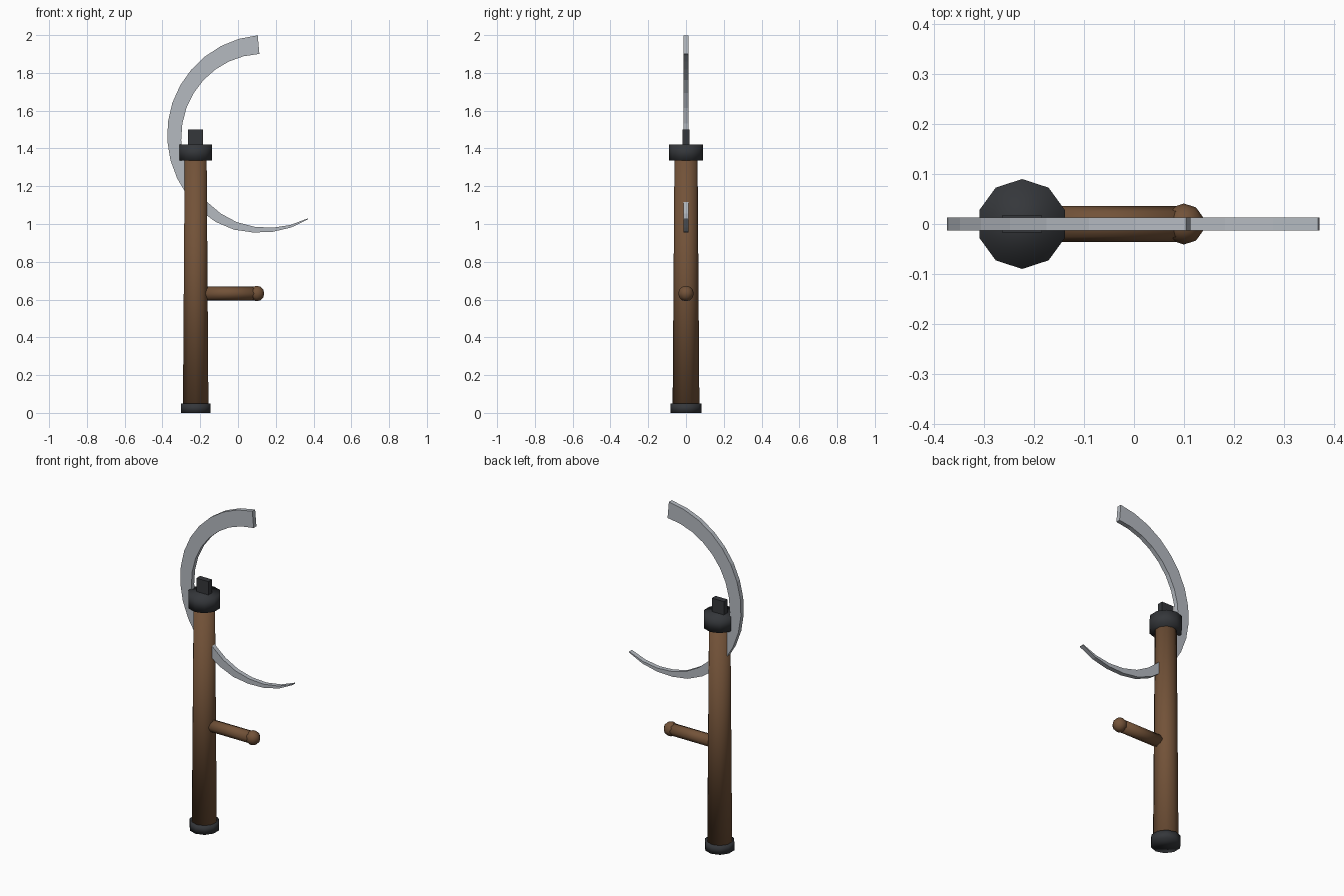
import bpy, bmesh, math

if "Cube" in bpy.data.objects:
    bpy.data.objects.remove(bpy.data.objects["Cube"])

def material(name, rgb):
    m = bpy.data.materials.new(name)
    m.diffuse_color = (*rgb, 1)
    m.use_nodes = True
    m.node_tree.nodes["Principled BSDF"].inputs["Base Color"].default_value = m.diffuse_color
    return m

WOOD = material("wood", (0.17, 0.085, 0.04))
IRON = material("dark_iron", (0.035, 0.038, 0.043))
STEEL = material("steel", (0.46, 0.49, 0.53))
HX = -0.224  # handle axis

def finish(name, mat, smooth=False):
    o = bpy.context.object
    o.name = name
    o.data.materials.append(mat)
    if smooth:
        bpy.ops.object.shade_smooth()
    return o

def post(name, z0, z1, r0, r1, mat):
    bpy.ops.mesh.primitive_cone_add(vertices=10, radius1=r0, radius2=r1, depth=z1 - z0,
                                    location=(HX, 0, (z0 + z1) / 2))
    finish(name, mat, True)

# Tapered handle with end cap and collar
post("handle", 0.02, 1.36, 0.071, 0.061, WOOD)
post("end_cap", 0.0, 0.05, 0.083, 0.083, IRON)
post("collar", 1.335, 1.42, 0.09, 0.09, IRON)

# Blade clamp above the collar
bpy.ops.mesh.primitive_cube_add(size=1, location=(HX, 0, 1.45))
bpy.context.object.scale = (0.08, 0.035, 0.10)
finish("clamp", IRON)

# Side grip with a ball end
bpy.ops.mesh.primitive_cylinder_add(vertices=8, radius=0.036, depth=0.29,
                                    location=(-0.045, 0, 0.632), rotation=(0, math.pi / 2, 0))
finish("side_grip", WOOD, True)
bpy.ops.mesh.primitive_uv_sphere_add(segments=10, ring_count=6, radius=0.041,
                                     location=(0.1, 0, 0.632))
finish("grip_ball", WOOD, True)

# Crescent blade: (angle, inner radius, outer radius) around a centre
KEYS = [(95, 0.424, 0.523), (135, 0.436, 0.522), (180, 0.450, 0.525), (215, 0.466, 0.529),
        (233, 0.482, 0.540), (252, 0.494, 0.536), (268, 0.498, 0.523), (281, 0.500, 0.517),
        (296, 0.499, 0.504)]

def radii(a):
    for (a0, i0, o0), (a1, i1, o1) in zip(KEYS, KEYS[1:]):
        if a <= a1:
            t = (a - a0) / (a1 - a0)
            return i0 + (i1 - i0) * t, o0 + (o1 - o0) * t
    return KEYS[-1][1:]

bm = bmesh.new()
N, T, CX, CZ = 18, 0.0135, 0.15, 1.478
rings = []
for k in range(N + 1):
    a = 95 + 201 * k / N
    ri, ro = radii(a)
    c, s = math.cos(math.radians(a)), math.sin(math.radians(a))
    rings.append([bm.verts.new((CX + r * c, y, CZ + r * s))
                  for r, y in ((ri, -T), (ro, -T), (ro, T), (ri, T))])
for p, q in zip(rings, rings[1:]):
    for j in range(4):
        bm.faces.new((p[j], p[(j + 1) % 4], q[(j + 1) % 4], q[j]))
bm.faces.new(rings[0])
bm.faces.new(rings[-1])
bmesh.ops.recalc_face_normals(bm, faces=bm.faces)
me = bpy.data.meshes.new("blade")
bm.to_mesh(me)
bm.free()
blade = bpy.data.objects.new("blade", me)
me.materials.append(STEEL)
bpy.context.collection.objects.link(blade)
